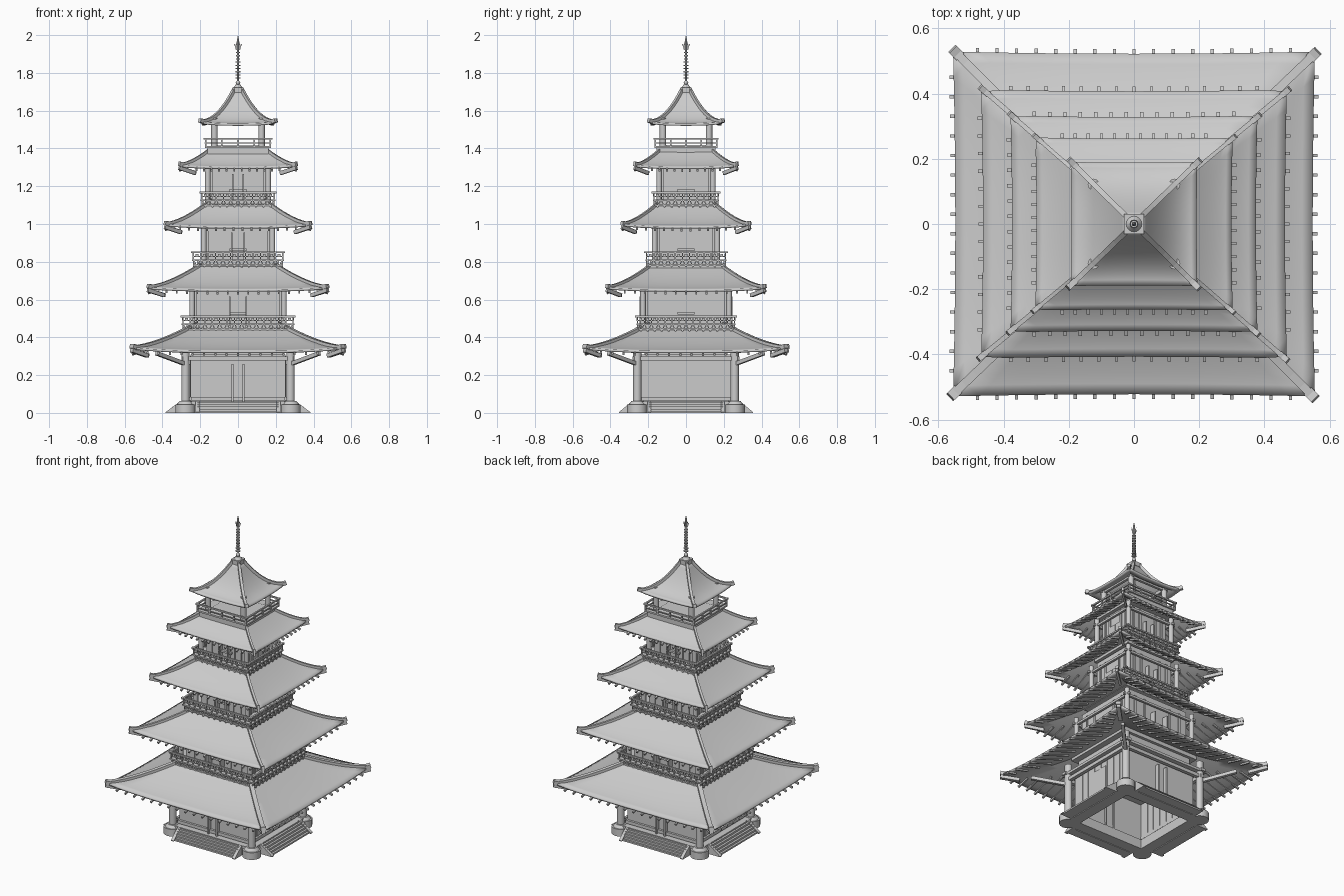
import bpy, bmesh, math
from mathutils import Vector, Matrix

if "Cube" in bpy.data.objects:
    bpy.data.objects.remove(bpy.data.objects["Cube"])


def finish(bm, name, solid=0.0, smooth=False):
    me = bpy.data.meshes.new(name)
    bm.to_mesh(me)
    bm.free()
    ob = bpy.data.objects.new(name, me)
    bpy.context.collection.objects.link(ob)
    if solid:
        m = ob.modifiers.new("thickness", "SOLIDIFY")
        m.thickness, m.offset = solid, -1
    if smooth:
        bpy.ops.object.select_all(action="DESELECT")
        ob.select_set(True)
        bpy.context.view_layer.objects.active = ob
        bpy.ops.object.shade_smooth_by_angle(angle=math.radians(35))
    return ob


def beam(bm, p, q, w, h):
    """Rectangular bar from p to q, w wide and h tall."""
    p, q = Vector(p), Vector(q)
    d = q - p
    x = d.normalized()
    y = Vector((0, 0, 1)).cross(x)
    y = y.normalized() if y.length > 1e-4 else Vector((0, 1, 0))
    rot = Matrix((x, y, x.cross(y))).transposed().to_4x4()
    bmesh.ops.create_cube(bm, size=1, matrix=Matrix.Translation((p + q) / 2) @ rot
                          @ Matrix.Diagonal((d.length, w, h, 1)))


def box(bm, hx, hy, z0, z1, x=0, y=0):
    bmesh.ops.create_cube(bm, size=1, matrix=Matrix.Translation((x, y, (z0 + z1) / 2))
                          @ Matrix.Diagonal((2 * hx, 2 * hy, z1 - z0, 1)))


def cyl(bm, x, y, z0, z1, r0, r1=None, n=16):
    bmesh.ops.create_cone(bm, cap_ends=True, segments=n, radius1=r0, depth=z1 - z0,
                          radius2=r0 if r1 is None else r1,
                          matrix=Matrix.Translation((x, y, (z0 + z1) / 2)))


def side(k, u, v, z):
    """Point on side k: u along the side, v outward."""
    return Vector([(u, -v, z), (v, u, z), (-u, v, z), (-v, -u, z)][k])


def halves(k, hx, hy):
    return (hx, hy) if k % 2 == 0 else (hy, hx)


def ring(bm, hx, hy, z, w, h, over=0.0):
    for k in range(4):
        a, o = halves(k, hx, hy)
        beam(bm, side(k, -a - over, o, z), side(k, a + over, o, z), w, h)


CORNERS = [(sx, sy) for sx in (-1, 1) for sy in (-1, 1)]


def roof(name, inner, outer, ztop, zeave, lift, power, rw, spacing):
    def pt(k, s, t):
        a, o = halves(k, inner[0] + (outer[0] - inner[0]) * t, inner[1] + (outer[1] - inner[1]) * t)
        z = zeave + (ztop - zeave) * (1 - t) ** power + lift * t * t * abs(s) ** 3
        return side(k, s * a, o * (1 + 0.012 * t * s * s), z)

    # curved roof sheet
    bm = bmesh.new()
    ns, nt = 14, 10
    for k in range(4):
        g = [[bm.verts.new(pt(k, -1 + 2 * i / ns, j / nt)) for j in range(nt + 1)] for i in range(ns + 1)]
        for i in range(ns):
            for j in range(nt):
                bm.faces.new((g[i][j], g[i][j + 1], g[i + 1][j + 1], g[i + 1][j]))
    bmesh.ops.remove_doubles(bm, verts=bm.verts, dist=0.008 if spacing else 0.003)
    finish(bm, name + "_sheet", 0.012, True)
    # hip ridges with corner end blocks
    bm = bmesh.new()
    for k in range(4):
        pts = [pt(k, 1, j / 10) + Vector((0, 0, 0.004)) for j in range(11)]
        for p, q in zip(pts, pts[1:]):
            beam(bm, p, q + (q - p) * 0.08, rw, 0.016)
        out = (pts[-1] - pts[-2]).normalized()
        out.z = 0.25
        beam(bm, pts[-1] - out * 0.02, pts[-1] + out * 0.012, rw * 1.2, 0.022)
        if spacing:
            low = Vector((0, 0, -0.022))
            beam(bm, pts[-1] + low - out * 0.1, pts[-1] + low + out * 0.012, rw * 0.9, 0.02)
    finish(bm, name + "_ridges")
    # rafters with tips showing past the eave
    if spacing:
        bm = bmesh.new()
        for k in range(4):
            a, o = halves(k, *outer)
            n = int((2 * a - 0.13) / spacing)
            for i in range(n + 1):
                u = (i - n / 2) * spacing
                p = pt(k, u / a, 1)
                t = max(0.45, abs(u) / a + 0.02)
                b = halves(k, inner[0] + (outer[0] - inner[0]) * t, inner[1] + (outer[1] - inner[1]) * t)[0]
                q = pt(k, max(-1, min(1, u / b)), t)
                drop = Vector((0, 0, -0.018))
                beam(bm, q + drop, p + drop + side(k, 0, 0.012, -0.002), 0.01, 0.012)
        finish(bm, name + "_rafters")


roof("first_roof", (.22, .20), (.548, .522), .47, .328, .018, 1.35, .026, .06)
roof("second_roof", (.17, .16), (.463, .407), .80, .653, .012, 1.4, .015, .054)
roof("third_roof", (.14, .13), (.374, .328), 1.125, .987, .012, 1.4, .014, .047)
roof("fourth_roof", (.12, .11), (.299, .262), 1.415, 1.302, .010, 1.4, .012, .04)
roof("top_roof", (.02, .02), (.192, .188), 1.71, 1.532, .010, 1.9, .016, 0)


def balcony(name, hx, hy, z):
    bm = bmesh.new()
    box(bm, hx - .025, hy - .025, z - .02, z + .036)
    box(bm, hx, hy, z + .034, z + .042)
    ring(bm, hx - .012, hy - .012, z + .012, .014, .008)
    ring(bm, hx - .005, hy - .005, z + .058, .006, .005)
    ring(bm, hx - .005, hy - .005, z + .08, .011, .009, .012)
    for k in range(4):
        a, o = halves(k, hx - .006, hy - .006)
        n = round(2 * a / .038)
        for i in range(n + 1):
            u = -a + 2 * a * i / n
            # rail post, and bracket arms under the floor
            beam(bm, side(k, u, o, z + .04), side(k, u, o, z + .08), .006, .006)
            if i < n:
                c = u + a / n
                for s in (-1, 1):
                    beam(bm, side(k, c, o - .004, z + .002), side(k, c + s * .015, o - .004, z + .034), .012, .006)
                beam(bm, side(k, c - .007, o, z + .064), side(k, c + .007, o, z + .064), .008, .016)
    finish(bm, name)


balcony("first_balcony", .298, .263, .43)
balcony("second_balcony", .243, .215, .77)
balcony("third_balcony", .198, .176, 1.087)


def storey(name, cx, cy, z0, z1):
    bm = bmesh.new()
    wx, wy = cx - .022, cy - .022
    box(bm, wx, wy, z0, z1 + .03)
    for sx, sy in CORNERS:
        cyl(bm, sx * cx, sy * cy, z0, z1 + .01, .015)
    ring(bm, cx, cy, z1 - .03, .014, .014, .025)
    for k in range(4):
        a, o = halves(k, wx, wy)
        for f in (-.75, -.42, .42, .75):
            beam(bm, side(k, f * a, o, z0), side(k, f * a, o, z1), .012, .014)
        # door panels and lintel
        for f in (-.2, .2):
            beam(bm, side(k, f * a, o + .001, z0), side(k, f * a, o + .001, z1 - .075), a * .36, .008)
        beam(bm, side(k, -.045, o + .006, z0 + .078), side(k, .045, o + .006, z0 + .078), .02, .012)
    finish(bm, name, smooth=True)


storey("second_storey", .243, .228, .45, .69)
storey("third_storey", .182, .166, .785, 1.03)
storey("fourth_storey", .16, .142, 1.10, 1.34)

# open belvedere at the top: deck, railing, corner posts
bm = bmesh.new()
box(bm, .162, .157, 1.35, 1.402)
box(bm, .176, .167, 1.402, 1.412)
ring(bm, .174, .165, 1.428, .006, .006)
ring(bm, .174, .165, 1.451, .01, .009, .008)
for k in range(4):
    a, o = halves(k, .172, .163)
    for f in (-1, -.5, 0, .5):
        beam(bm, side(k, f * a, o, 1.41), side(k, f * a, o, 1.452), .008, .008)
for sx, sy in CORNERS:
    cyl(bm, sx * .125, sy * .122, 1.41, 1.56, .017)
ring(bm, .125, .122, 1.54, .016, .02, .02)
finish(bm, "belvedere", smooth=True)

# ground storey: thin hollow walls, pilasters, ceiling
bm = bmesh.new()
for k in range(4):
    a, o = halves(k, .245, .23)
    beam(bm, side(k, -a, o, .175), side(k, a, o, .175), .012, .27)
    for f in (-.72, -.5, -.24, 0, .24, .5, .72):
        beam(bm, side(k, f * a, o, .05), side(k, f * a, o, .30), .012, .02)
    for f in (-.12, .12):
        beam(bm, side(k, f * a, o + .006, .06), side(k, f * a, o + .006, .26), a * .2, .01)
ring(bm, .25, .235, .075, .03, .02)
ring(bm, .28, .262, .288, .022, .022, .02)
ring(bm, .28, .262, .325, .03, .016, .03)
box(bm, .25, .235, .30, .31)
box(bm, .235, .22, .31, .42)
finish(bm, "ground_storey")

# ground columns on round plinths, with corner struts
bm = bmesh.new()
for sx, sy in CORNERS:
    cyl(bm, sx * .278, sy * .258, .05, .385, .022)
    cyl(bm, sx * .278, sy * .258, 0, .045, .054)
    cyl(bm, sx * .278, sy * .258, .045, .062, .045, .032)
    beam(bm, (sx * .27, sy * .25, .255), (sx * .43, sy * .41, .315), .02, .02)
finish(bm, "ground_columns", smooth=True)

# podium ring
bm = bmesh.new()
for k in range(4):
    a, o = halves(k, .295, .275)
    beam(bm, side(k, -a, o - .03, .03), side(k, a, o - .03, .03), .07, .06)
finish(bm, "podium")

# stairs on four sides with sloping cheeks
bm = bmesh.new()
for k in range(4):
    a, o = halves(k, .215, .195)
    r = (.305, .285)[(k + 1) % 2]
    end = (.383, .355)[(k + 1) % 2]
    for i in range(5):
        z = .056 - i * .0115
        v0, v1 = [r + (end - .01 - r) * j / 5 for j in (i, i + 1)]
        beam(bm, side(k, -a, (v0 + v1) / 2, z / 2), side(k, a, (v0 + v1) / 2, z / 2), v1 - v0, z)
    for s in (-1, 1):
        prof = [(r - .01, 0), (end, 0), (end, .004), (r, .062), (r - .01, .062)]
        f = bm.faces.new([bm.verts.new(side(k, s * a - .01, v, z)) for v, z in prof])
        e = bmesh.ops.extrude_face_region(bm, geom=[f])["geom"]
        bmesh.ops.translate(bm, verts=[g for g in e if isinstance(g, bmesh.types.BMVert)],
                            vec=side(k, .02, 0, 0))
bmesh.ops.recalc_face_normals(bm, faces=bm.faces)
finish(bm, "stairs")

# spire: cap, pole, stacked rings, crossed flame plates, tip
bm = bmesh.new()
box(bm, .03, .03, 1.695, 1.722)
cyl(bm, 0, 0, 1.722, 1.738, .024, .012)
bmesh.ops.create_uvsphere(bm, u_segments=12, v_segments=8, radius=.012, matrix=Matrix.Translation((0, 0, 1.748)))
cyl(bm, 0, 0, 1.72, 1.98, .0045, n=10)
for i in range(9):
    z = 1.772 + i * .017
    cyl(bm, 0, 0, z - .003, z + .003, .0135 - i * .0003, n=12)
for k in range(4):
    prof = [(0, 1.918), (.012, 1.925), (.021, 1.955), (.011, 1.948), (.006, 1.968), (0, 1.968)]
    bm.faces.new([bm.verts.new(side(k, 0, v, z)) for v, z in prof])
cyl(bm, 0, 0, 1.968, 2.0, .007, .0005, n=10)
finish(bm, "spire", smooth=True)
